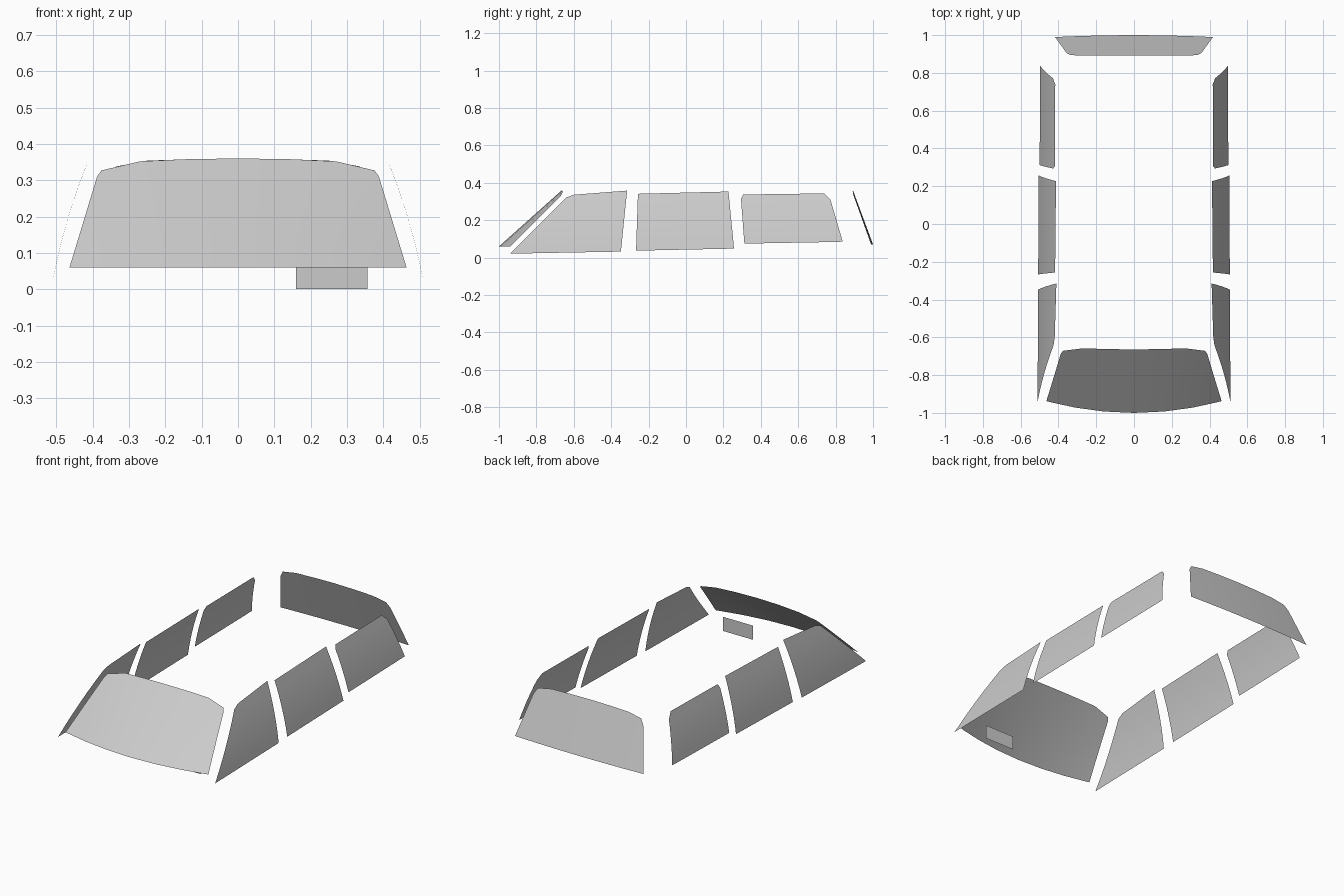
import bpy, bmesh
from mathutils import Vector

if "Cube" in bpy.data.objects:
    bpy.data.objects.remove(bpy.data.objects["Cube"])

ROWS = 6


def panel(name, bottom, top, surface, outward):
    """Loft a thin glass sheet between two 2D edges and wrap it onto a surface."""
    bm = bmesh.new()
    cols = []
    for b, t in zip(bottom, top):
        b, t = Vector(b), Vector(t)
        cols.append([bm.verts.new(surface(*b.lerp(t, i / ROWS))) for i in range(ROWS + 1)])
    for c0, c1 in zip(cols, cols[1:]):
        for i in range(ROWS):
            bm.faces.new((c0[i], c1[i], c1[i + 1], c0[i + 1]))
    bm.normal_update()
    if sum((f.normal.dot(Vector(outward)) for f in bm.faces)) < 0:
        bmesh.ops.reverse_faces(bm, faces=bm.faces)
    mesh = bpy.data.meshes.new(name)
    bm.to_mesh(mesh)
    bm.free()
    mesh.shade_smooth()
    obj = bpy.data.objects.new(name, mesh)
    bpy.context.collection.objects.link(obj)
    return obj


def symmetric(half):
    """Extend an edge that starts on the centre line to both sides."""
    return [(-x, z) for x, z in reversed(half[1:])] + half


# Windscreen: strongly raked, bowed across its width
panel("windscreen",
      symmetric([(x, 0.06) for x in (0, 0.16, 0.31, 0.44, 0.464)]),
      symmetric([(0, 0.36), (0.14, 0.358), (0.27, 0.352), (0.376, 0.327), (0.388, 0.31)]),
      lambda x, z: (x, -1.0 + 1.12 * (z - 0.06) + (0.29 - 0.3 * (z - 0.06)) * x * x, z),
      (0, -1, 0.5))

# Rear window: steeper, gently bowed
panel("rear_window",
      symmetric([(x, 0.07) for x in (0, 0.15, 0.29, 0.395, 0.418)]),
      symmetric([(0, 0.36), (0.13, 0.358), (0.25, 0.354), (0.335, 0.338), (0.357, 0.305)]),
      lambda x, z: (x, 1.0 - 0.37 * (z - 0.07) - 0.06 * x * x, z),
      (0, 1, 0.3))

# Side windows as (y, z) bottom and top edges, leaning inward towards the roof
side_windows = {
    "front_side_window": ([(-0.941, 0.021), (-0.88, 0.022), (-0.348, 0.032)],
                          [(-0.642, 0.32), (-0.599, 0.336), (-0.315, 0.358)]),
    "middle_side_window": ([(-0.267, 0.037), (0.257, 0.048)],
                           [(-0.257, 0.341), (0.227, 0.353)]),
    "rear_side_window": ([(0.312, 0.075), (0.33, 0.075), (0.77, 0.083), (0.838, 0.085)],
                         [(0.294, 0.315), (0.306, 0.337), (0.738, 0.343), (0.772, 0.31)]),
}
for side, s in (("right", 1), ("left", -1)):
    for name, (bottom, top) in side_windows.items():
        panel(f"{name}_{side}", bottom, top,
              lambda y, z: (s * (0.514 - 0.17 * z - 0.33 * z * z), y, z),
              (s, 0, 0.3))

# Small upright screen behind the windscreen
panel("dashboard_screen", [(0.16, 0.0), (0.357, 0.0)], [(0.16, 0.083), (0.357, 0.083)],
      lambda x, z: (x, -0.852, z), (0, 1, 0))
